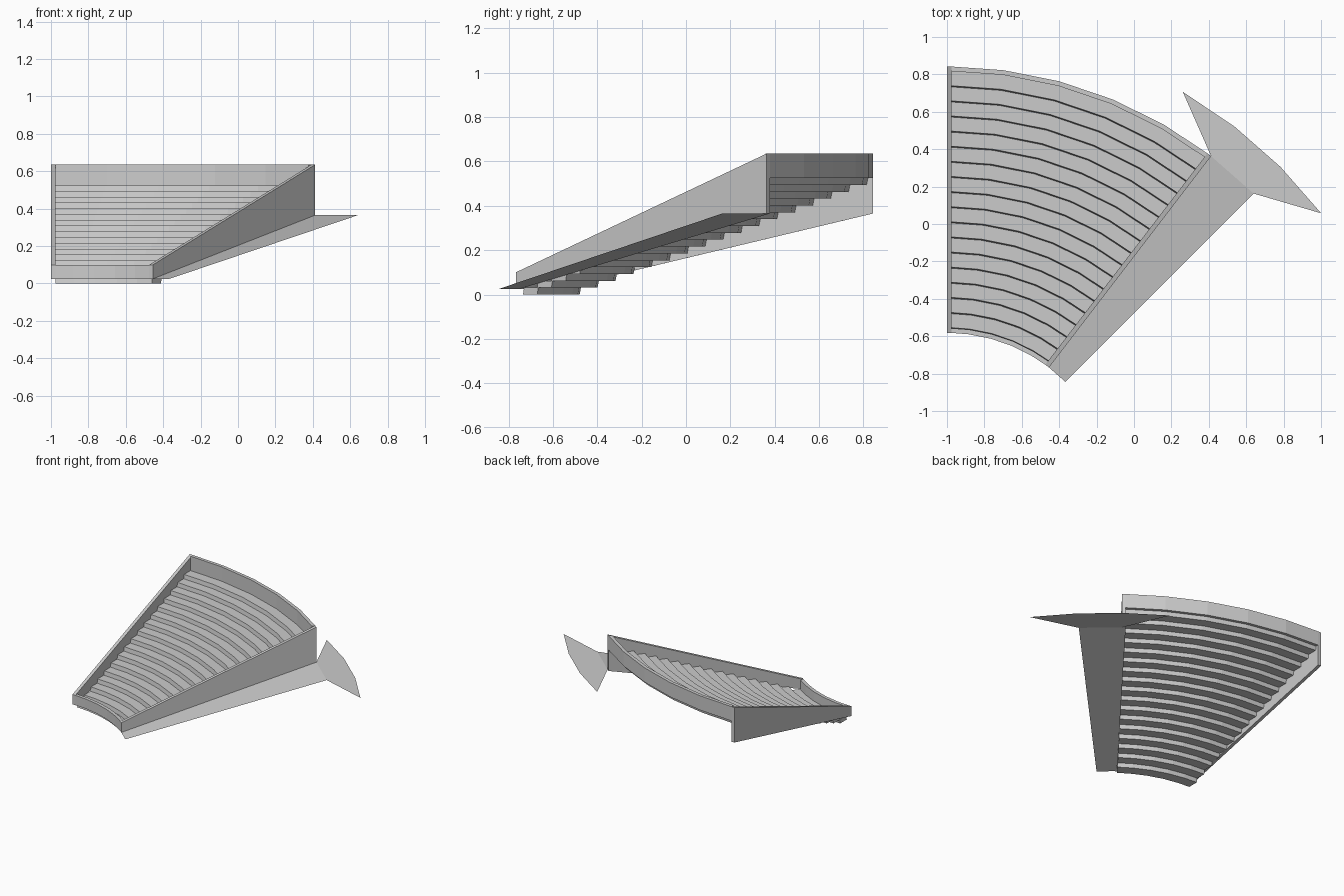
import bpy
from math import sin, cos, asin, radians

if "Cube" in bpy.data.objects:
    bpy.data.objects.remove(bpy.data.objects["Cube"])

CX, CY = -1.0, -1.478          # centre of all arcs
R_IN, R_OUT, T = 0.896, 2.32, 0.025
SWEEP, SEGS = 37.5, 5
STEPS, Z_TREADS = 17, 0.525


def polar(r, deg, z):
    a = radians(deg)
    return (CX + r * sin(a), CY + r * cos(a), z)


def make(name, verts, faces):
    me = bpy.data.meshes.new(name)
    me.from_pydata(verts, [], faces)
    me.update()
    ob = bpy.data.objects.new(name, me)
    bpy.context.collection.objects.link(ob)
    return ob


def sweep(name, sections):
    """Bridge a row of four-point sections and cap both ends."""
    verts = [p for s in sections for p in s]
    n = len(sections)
    faces = [(3, 2, 1, 0), tuple(4 * (n - 1) + j for j in range(4))]
    for i in range(n - 1):
        for j in range(4):
            k = (j + 1) % 4
            faces.append((4*i + j, 4*i + k, 4*i + 4 + k, 4*i + 4 + j))
    return make(name, verts, faces)


def inset_angle(r, i):
    """Angle of arc point i, with both ends pulled in by the wall thickness."""
    d = asin(T / r) * 180 / 3.14159265
    return d if i == 0 else SWEEP - d if i == SEGS else SWEEP * i / SEGS


def arc_block(name, profile):
    """Sweep an (r, z) profile round the sector between the side walls."""
    return sweep(name, [[polar(r, inset_angle(r, i), z) for r, z in profile]
                        for i in range(SEGS + 1)])


def slope(r, z0, z1):
    return z0 + (z1 - z0) * (r - R_IN) / (R_OUT - R_IN)


# stepped seating rows
r_first, r_last = R_IN + T, R_OUT - T
pitch, rise, lean = (r_last - r_first) / STEPS, Z_TREADS / STEPS, 0.006
for k in range(STEPS):
    r0, r1 = r_first + k * pitch, r_first + (k + 1) * pitch
    z0, z1 = k * rise, (k + 1) * rise
    arc_block(f"seating_row_{k + 1}",
              [(r0 - lean / 2, z0), (r1 - lean / 2, z0), (r1 + lean / 2, z1), (r0 + lean / 2, z1)])

# curved walls along the inner and outer arcs
for name, r0, zb, zt in (("front_wall", R_IN, 0.025, 0.10),
                         ("back_wall", R_OUT - T, Z_TREADS, 0.635)):
    arc_block(name, [(r0, zb), (r0 + T, zb), (r0 + T, zt), (r0, zt)])

# sloping side walls
for name, edge, i in (("left_wall", 0, 0), ("right_wall", SWEEP, SEGS)):
    secs = []
    for r in (R_IN, R_OUT):
        zb, zt, b = slope(r, 0.025, 0.365), slope(r, 0.10, 0.635), inset_angle(r, i)
        pts = [polar(r, edge, zb), polar(r, b, zb), polar(r, b, zt), polar(r, edge, zt)]
        secs.append(pts if i else [pts[1], pts[0], pts[3], pts[2]])
    sweep(name, secs)

# thin aisle ramp beside the right wall
make("aisle_ramp", [polar(R_IN, 37.5, 0.025), polar(R_OUT, 37.5, 0.365),
                    polar(R_OUT, 45, 0.365), polar(R_IN, 45, 0.025)], [(3, 2, 1, 0)])

# flat landing at the top of the ramp
make("upper_landing",
     [polar(R_OUT, a, 0.365) for a in (37.5, 45)] +
     [polar(2.522, a, 0.365) for a in (30, 37.5, 45, 52.5)],
     [(0, 3, 2), (0, 1, 4, 3), (1, 5, 4)])

# consistent outward normals on the solid parts
import bmesh
for ob in bpy.context.collection.objects:
    if ob.name in ("aisle_ramp", "upper_landing"):
        for p in ob.data.polygons:
            if p.normal.z < 0:
                p.flip()
        continue
    bm = bmesh.new()
    bm.from_mesh(ob.data)
    bmesh.ops.recalc_face_normals(bm, faces=bm.faces)
    bm.to_mesh(ob.data)
    bm.free()
